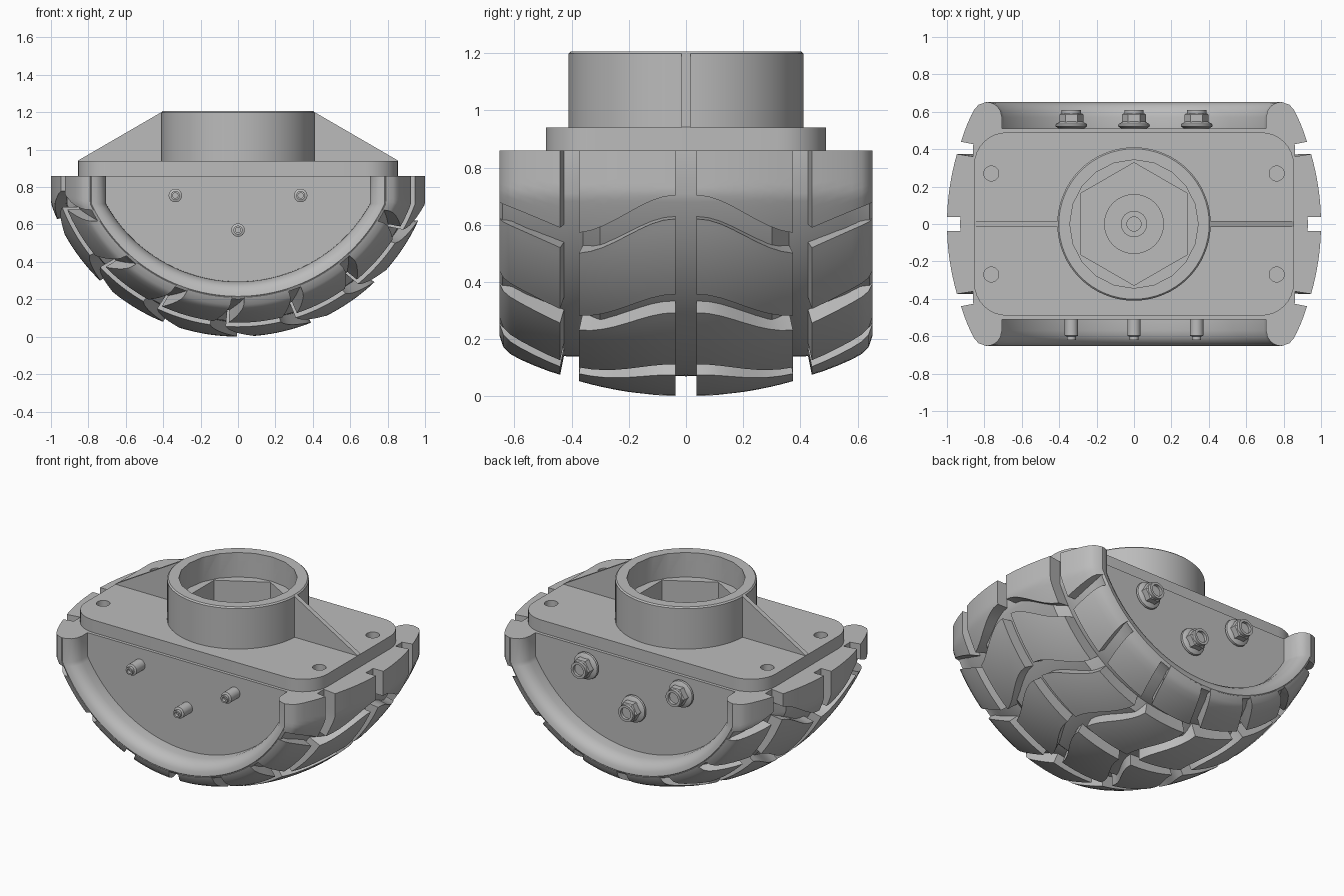
import bpy, bmesh, math
from mathutils import Matrix, Vector

if "Cube" in bpy.data.objects:
    bpy.data.objects.remove(bpy.data.objects["Cube"])

grey = bpy.data.materials.new("plain grey")
grey.use_nodes = True
COLOUR = (0.5, 0.5, 0.5, 1)
grey.diffuse_color = COLOUR
for node in grey.node_tree.nodes:
    if node.type == 'BSDF_PRINCIPLED':
        node.inputs["Base Color"].default_value = COLOUR

TOP = 0.86      # height of the cut through the tyre
KINK = 0.71     # height where the arc turns into straight sides
UMAX = 1.115    # sweep position of the cut; the arc ends at 1
PI = math.pi
parts = []


def finish(name, bm):
    bmesh.ops.recalc_face_normals(bm, faces=bm.faces)
    mesh = bpy.data.meshes.new(name)
    bm.to_mesh(mesh)
    bm.free()
    mesh.materials.append(grey)
    obj = bpy.data.objects.new(name, mesh)
    bpy.context.scene.collection.objects.link(obj)
    parts.append(obj)
    return obj


def lathe(name, profile, sides, matrix=Matrix(), turn=0.0):
    """Closed turned solid; profile is (radius, height), capped at both ends."""
    bm = bmesh.new()
    rings = []
    for r, h in profile:
        angles = [turn + 2 * PI * i / sides for i in range(sides)]
        rings.append([bm.verts.new(matrix @ Vector((r * math.cos(a), r * math.sin(a), h)))
                      for a in angles])
    for a, b in zip(rings, rings[1:]):
        for i in range(sides):
            j = (i + 1) % sides
            bm.faces.new((a[i], a[j], b[j], b[i]))
    bm.faces.new(rings[0])
    bm.faces.new(rings[-1])
    return finish(name, bm)


def prism(name, outline, offset):
    """Extrude a flat outline along a vector."""
    bm = bmesh.new()
    face = bm.faces.new([bm.verts.new(p) for p in outline])
    res = bmesh.ops.extrude_face_region(bm, geom=[face])
    verts = [v for v in res["geom"] if isinstance(v, bmesh.types.BMVert)]
    bmesh.ops.translate(bm, verts=verts, vec=offset)
    return finish(name, bm)


def cut(obj, cutters):
    for c in cutters:
        mod = obj.modifiers.new("cut", 'BOOLEAN')
        mod.operation = 'DIFFERENCE'
        mod.solver = 'EXACT'
        mod.object = c
    bpy.context.view_layer.update()
    evaluated = obj.evaluated_get(bpy.context.evaluated_depsgraph_get())
    mesh = bpy.data.meshes.new_from_object(evaluated)
    obj.modifiers.clear()
    obj.data = mesh


def tyre(u, y, d):
    """Point on the half tyre: u sweeps from side to side, d is depth below the crown."""
    w, h = 1 - d, KINK - d
    if abs(u) > 1:
        return Vector((math.copysign(w, u), y, KINK + (abs(u) - 1) / (UMAX - 1) * (TOP - KINK)))
    radius = (w * w + h * h) / (2 * h)
    phi = u * math.acos(1 - h / radius)
    return Vector((radius * math.sin(phi), y, d + radius * (1 - math.cos(phi))))


# Tyre body: swept section with rounded beads, flat side panels and flat top
half = [(0, .07), (.3, .085), (.36, .14), (.42, .14), (.56, .18), (.61, .2), (.642, .2),
        (.652, .216), (.647, .242), (.632, .267), (.605, .286), (.57, .294), (.51, .295)]
section = [(-y, d) for y, d in reversed(half[1:])] + half
ARC = 72
sweep = [-UMAX] + [2 * i / ARC - 1 for i in range(ARC + 1)] + [UMAX]
bm = bmesh.new()
rows = [[bm.verts.new(tyre(u, y, d)) for y, d in section] for u in sweep]
for a, b in zip(rows, rows[1:]):
    for i in range(len(section) - 1):
        bm.faces.new((a[i], a[i + 1], b[i + 1], b[i]))
bm.faces.new([r[0] for r in rows])
bm.faces.new([r[-1] for r in rows])
bm.faces.new(rows[0] + rows[-1][::-1])
body = finish("tyre_body", bm)

# Tread lugs between wavy cross grooves
PITCH = 0.31
GAP = 0.034


def groove(k, y):
    if y < .4:
        f = max(0, (y - .04) / .36)
        shift = -.12 * f * f * (3 - 2 * f)
    else:
        shift = -.12 + .09 * (y - .4) / .25
    return .03 + k * PITCH + shift


def lug(name, k, side, strip):
    """strip holds (y, outer depth, root y, root depth)."""
    n = 10
    bm = bmesh.new()
    outer, root = [], []
    for y, d, ry, rd in strip:
        lo = groove(k - 1, y) + GAP if k > -3 else -UMAX
        hi = groove(k, y) - GAP if k < 4 else UMAX
        us = [lo + (hi - lo) * i / n for i in range(n + 1)]
        outer.append([bm.verts.new(tyre(u, side * y, d)) for u in us])
        root.append([bm.verts.new(tyre(u, side * ry, rd)) for u in us])
    for g in (outer, root):
        for a, b in zip(g, g[1:]):
            for i in range(n):
                bm.faces.new((a[i], a[i + 1], b[i + 1], b[i]))
    for j in (0, -1):
        for i in range(n):
            bm.faces.new((outer[j][i], outer[j][i + 1], root[j][i + 1], root[j][i]))
    for i in (0, n):
        for j in range(len(strip) - 1):
            bm.faces.new((outer[j][i], outer[j + 1][i], root[j + 1][i], root[j][i]))
    finish(name, bm)


crown = []
for i in range(9):
    y = .037 + .337 * i / 8
    d = .053 * (y / .374) ** 2
    crown.append((y, d, .037 + (y - .037) * .95, d + .11))
shoulder = [(y, d, min(y - .02, .58), d + .1) for y, d in
            [(.44, .075), (.48, .088), (.53, .107), (.58, .129), (.615, .148), (.638, .17)]]
shoulder.append((.652, .21, .6, .26))
for side, label in ((-1, "front"), (1, "back")):
    for k in range(-3, 5):
        lug(f"{label}_crown_lug_{k + 4}", k, side, crown)
        lug(f"{label}_shoulder_lug_{k + 4}", k, side, shoulder)

# Mounting plate with rounded corners
outline = []
for q, (sx, sy) in enumerate(((1, 1), (-1, 1), (-1, -1), (1, -1))):
    for i in range(9):
        a = (q + i / 8) * PI / 2
        outline.append((sx * .68 + .175 * math.cos(a), sy * .315 + .175 * math.sin(a), TOP))
plate = prism("mounting_plate", outline, (0, 0, .08))

# Collar
collar = lathe("collar", [(.41, .93), (.41, 1.198), (.402, 1.206), (.05, 1.206)], 64)

# Cutters for the socket and the screw holes
bore = lathe("bore_cutter", [(.343, 1.05), (.343, 1.4)], 20)
hexagon = lathe("hex_cutter", [(.328, .66), (.328, 1.2)], 6, turn=PI / 2)
holes = [lathe("hole_cutter", [(.04, TOP + .005), (.04, 1.1)], 24,
               Matrix.Translation((sx * .763, sy * .27, 0)))
         for sx in (-1, 1) for sy in (-1, 1)]
cut(collar, [bore, hexagon])
cut(plate, [hexagon] + holes)
cut(body, [hexagon])
for c in [bore, hexagon] + holes:
    parts.remove(c)
    bpy.data.objects.remove(c)

# Centre bolt in the socket floor
lathe("centre_washer", [(.16, .65), (.16, .68)], 32)
lathe("centre_bolt", [(.07, .66), (.07, .73), (.038, .73), (.038, .69)], 24)

# Gussets
for sx, label in ((1, "left"), (-1, "right")):
    prism(label + "_gusset", [(sx * .39, -.015, .93), (sx * .855, -.015, .93),
                              (sx * .855, -.015, .942), (sx * .405, -.015, 1.203),
                              (sx * .39, -.015, 1.203)], (0, .03, 0))

# Studs on the front, flange nuts on the back
for n, (x, z) in enumerate(((-.335, .755), (.335, .755), (0, .57))):
    front = Matrix.Translation((x, 0, z)) @ Matrix.Rotation(PI / 2, 4, 'X')
    back = Matrix.Translation((x, 0, z)) @ Matrix.Rotation(-PI / 2, 4, 'X')
    lathe(f"stud_{n}", [(.036, .5), (.036, .597), (.024, .602), (.024, .62),
                        (.014, .62), (.014, .6)], 24, front)
    lathe(f"nut_flange_{n}", [(.068, .5), (.07, .512), (.085, .523), (.083, .535),
                              (.05, .552)], 32, back)
    lathe(f"nut_hex_{n}", [(.064, .53), (.064, .585), (.056, .592)], 6, back)
    lathe(f"nut_collar_{n}", [(.052, .57), (.052, .61), (.036, .61), (.036, .57)], 24, back)

# Smooth shading with crisp edges
bpy.ops.object.select_all(action='DESELECT')
for obj in parts:
    obj.select_set(True)
bpy.context.view_layer.objects.active = body
bpy.ops.object.shade_smooth_by_angle(angle=math.radians(30))
